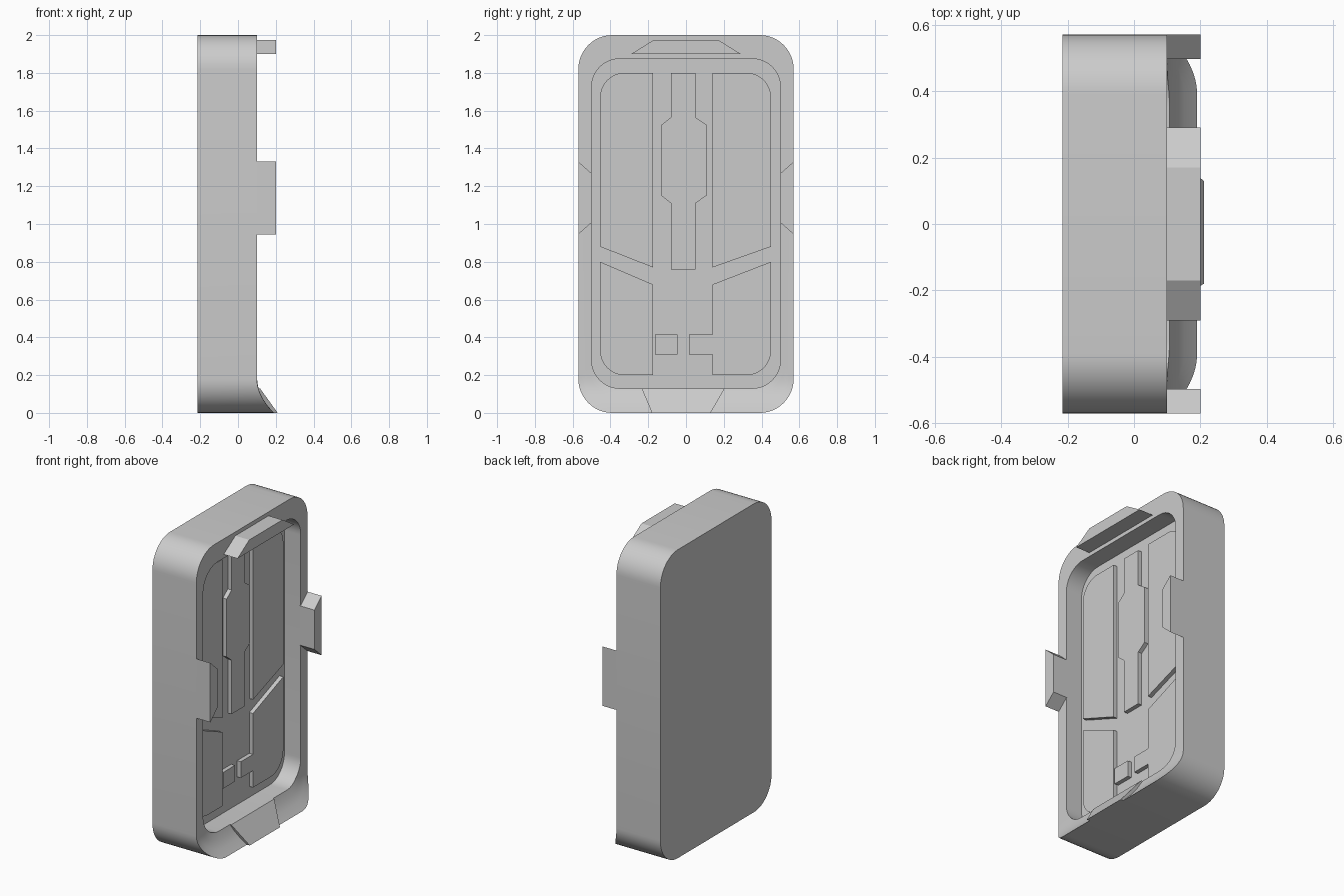
import bpy, bmesh, math

if "Cube" in bpy.data.objects:
    bpy.data.objects.remove(bpy.data.objects["Cube"])

FRONT, BACK, FLOOR, PANEL = 0.10, -0.215, -0.017, 0.010


def finish(name, bm):
    bmesh.ops.recalc_face_normals(bm, faces=bm.faces)
    me = bpy.data.meshes.new(name)
    bm.to_mesh(me)
    bm.free()
    for p in me.polygons:
        p.use_smooth = True
    me.set_sharp_from_angle(angle=math.radians(30))
    ob = bpy.data.objects.new(name, me)
    bpy.context.collection.objects.link(ob)
    return ob


def arc(cy, cz, r, start, n=12):
    return [(cy + r * math.cos(start + math.pi / 2 * i / n),
             cz + r * math.sin(start + math.pi / 2 * i / n)) for i in range(n + 1)]


def rounded(hw, z0, z1, r):
    h = math.pi / 2
    return (arc(hw - r, z1 - r, r, 0) + arc(-hw + r, z1 - r, r, h)
            + arc(-hw + r, z0 + r, r, 2 * h) + arc(hw - r, z0 + r, r, 3 * h))


def loft(name, rings):
    bm = bmesh.new()
    vs = [[bm.verts.new(c) for c in ring] for ring in rings]
    n = len(vs[0])
    for a, b in zip(vs, vs[1:]):
        for i in range(n):
            bm.faces.new((a[i], a[(i + 1) % n], b[(i + 1) % n], b[i]))
    bm.faces.new(vs[0])
    bm.faces.new(vs[-1])
    return finish(name, bm)


def prism(name, outline, x0, x1):
    return loft(name, [[(x, y, z) for y, z in outline] for x in (x0, x1)])


def flare(z):
    # the rim sweeps forward towards the bottom edge
    return FRONT + 0.09 * max(0, 1 - z / 0.18) ** 2


# tray body with a flared lower rim and a recessed floor
outer = rounded(0.57, 0, 2, 0.18)
inner = rounded(0.5, 0.13, 1.875, 0.15)
rings = [[(BACK, y, z) for y, z in outer]]
for t in (0, 0.33, 0.67, 1):
    ring = [(a[0] + (b[0] - a[0]) * t, a[1] + (b[1] - a[1]) * t)
            for a, b in zip(outer, inner)]
    rings.append([(flare(z), y, z) for y, z in ring])
rings.append([(FLOOR, y, z) for y, z in inner])
loft("tray_body", rings)

# raised floor panels, left and right
for side, s, near, far in (("left", -1, 0.175, 0.455), ("right", 1, 0.14, 0.45)):
    r = 0.13
    top = arc(far - r, 1.8 - r, r, 0)
    low = arc(far - r, 0.2 + r, r, -math.pi / 2)
    upper = [(near, 0.77), (far, 0.88)] + top + [(near, 1.8)]
    lower = [(near, 0.2)] + low + [(far, 0.8), (near, 0.68)]
    for part, pts in (("upper", upper), ("lower", lower)):
        prism(f"{part}_panel_{side}", [(s * y, z) for y, z in pts], FLOOR - 0.01, PANEL)

# raised centre strip with a wider middle
right_edge = [(0.05, 0.76), (0.05, 1.11), (0.108, 1.15), (0.108, 1.525), (0.05, 1.565), (0.05, 1.8)]
left_edge = [(-0.08, 1.8), (-0.08, 1.565), (-0.13, 1.525), (-0.13, 1.15), (-0.08, 1.11), (-0.08, 0.76)]
prism("centre_strip", right_edge + left_edge, FLOOR - 0.01, PANEL)

# two small raised blocks
for i, (y0, y1) in enumerate(((-0.165, -0.045), (0.015, 0.14))):
    prism(f"small_block_{i + 1}", [(y0, 0.31), (y1, 0.31), (y1, 0.415), (y0, 0.415)],
          FLOOR - 0.01, PANEL)

# side clips
for side, s in (("left", -1), ("right", 1)):
    prism(f"side_clip_{side}",
          [(s * 0.57, 0.945), (s * 0.57, 1.33), (s * 0.497, 1.265), (s * 0.497, 1.01)],
          FRONT - 0.005, 0.2)

# top clip
prism("top_clip", [(-0.29, 1.9), (0.29, 1.9), (0.17, 1.975), (-0.17, 1.975)], FRONT - 0.005, 0.2)

# wedge tab on the lower rim
base = [(-0.18, 0), (0.13, 0), (0.205, 0.13), (-0.235, 0.13)]
loft("bottom_tab", [[(0.09, y, z) for y, z in base],
                    [(0.21 - z * 0.72, y, z) for y, z in base]])
